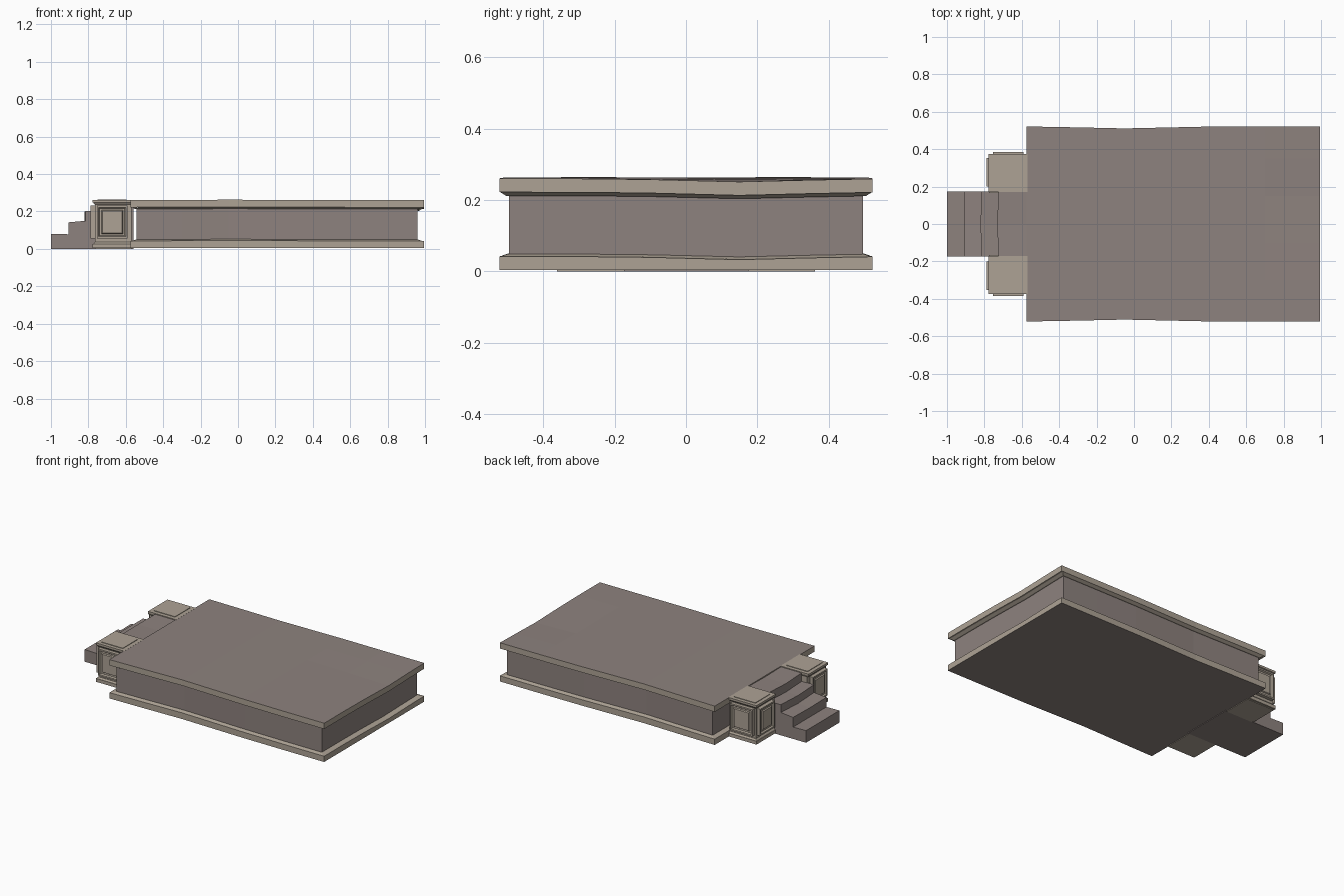
import bpy, bmesh, math
from mathutils import Vector

if "Cube" in bpy.data.objects:
    bpy.data.objects.remove(bpy.data.objects["Cube"])


def material(name, rgb):
    m = bpy.data.materials.new(name)
    m.diffuse_color = (*rgb, 1)
    m.use_nodes = True
    m.node_tree.nodes["Principled BSDF"].inputs["Base Color"].default_value = m.diffuse_color
    return m


MAUVE = material("mauve stone", (0.27, 0.225, 0.21))
TAN = material("tan trim stone", (0.42, 0.365, 0.30))


def finish(bm, name, mats):
    bmesh.ops.recalc_face_normals(bm, faces=bm.faces)
    me = bpy.data.meshes.new(name)
    bm.to_mesh(me)
    bm.free()
    ob = bpy.data.objects.new(name, me)
    bpy.context.collection.objects.link(ob)
    for m in mats:
        me.materials.append(m)
    return ob


def box_bm(x, y, z, grow_bottom=0.0, grow_top=0.0):
    """Box from ranges; its bottom or top outline can be grown outward."""
    bm = bmesh.new()
    bmesh.ops.create_cube(bm, size=2)
    for v in bm.verts:
        sx, sy, sz = v.co
        g = grow_top if sz > 0 else grow_bottom
        v.co = ((x[1] if sx > 0 else x[0]) + sx * g,
                (y[1] if sy > 0 else y[0]) + sy * g,
                z[1] if sz > 0 else z[0])
    return bm


def bump(t, centre, width):
    return math.exp(-((t - centre) / width) ** 2)


def worn(bm, sag=True):
    """Cut into strips and bend gently, like hand-cut stone."""
    for axis, cuts in ((0, (-0.3, -0.05, 0.4, 0.7)), (1, (-0.3, -0.1, 0.15, 0.35))):
        for c in cuts:
            co = Vector((0, 0, 0))
            no = Vector((0, 0, 0))
            co[axis], no[axis] = c, 1
            bmesh.ops.bisect_plane(bm, geom=bm.verts[:] + bm.edges[:] + bm.faces[:],
                                   plane_co=co, plane_no=no)
    for v in bm.verts:
        x, y, z = v.co
        if abs(y) > 0.45:
            v.co.y -= math.copysign(0.011 * bump(x, -0.05, 0.3), y)
        if sag and z > 0.03:
            v.co.z += 0.003 * bump(x, 0, 0.4)
            if x > 0.6:
                v.co.z -= 0.009 * bump(y, 0.15, 0.22) * (x - 0.6) / 0.4


X, Y = (-0.575, 0.995), (-0.522, 0.522)      # slab outline
WX, WY = (-0.542, 0.96), (-0.496, 0.496)     # wall outline

# platform: base, wall and top slab
for name, x, y, z, gb, gt, mat in (
    ("base_trim", X, Y, (0.004, 0.042), 0, 0, TAN),
    ("base_chamfer", WX, WY, (0.042, 0.049), 0.024, 0.004, TAN),
    ("platform_wall", WX, WY, (0.046, 0.217), 0, 0, MAUVE),
    ("slab_chamfer", WX, WY, (0.212, 0.222), 0.008, 0.024, TAN),
    ("top_slab", X, Y, (0.222, 0.260), 0, 0, TAN),
):
    bm = box_bm(x, y, z, gb, gt)
    worn(bm)
    bm.normal_update()
    if name == "top_slab":
        for f in bm.faces:
            f.material_index = 1 if f.normal.z > 0.7 else 0
        finish(bm, name, [TAN, MAUVE])
    elif name == "base_trim":
        for f in bm.faces:
            f.material_index = 1 if f.normal.z < -0.7 else 0
        finish(bm, name, [TAN, MAUVE])
    else:
        finish(bm, name, [mat])

# stairs: side profile swept across the width, risers slightly worn
profile = [(-1.0, 0.0), (-1.0, 0.08), (-0.905, 0.078), (-0.905, 0.142),
           (-0.815, 0.15), (-0.815, 0.202), (-0.725, 0.2), (-0.725, 0.256),
           (-0.56, 0.256), (-0.56, 0.0)]
bm = bmesh.new()
rows = []
for y in (-0.173, 0.0, 0.175):
    w = 0.006 if y == 0 else 0
    rows.append([bm.verts.new((x - (w if -0.85 < x < -0.6 else 0), y, z - (w * 0.6 if z > 0.1 else 0)))
                 for x, z in profile])
n = len(profile)
for a, b in zip(rows, rows[1:]):
    for i in range(n):
        bm.faces.new((a[i], a[(i + 1) % n], b[(i + 1) % n], b[i]))
bm.faces.new(rows[0])
bm.faces.new(rows[-1])
finish(bm, "stairs", [MAUVE])


def panel(name, x, y, z, direction):
    """Raised frame with a stepped sunken field on the outward face."""
    bm = box_bm(x, y, z)
    bm.normal_update()
    d = Vector(direction)
    face = max(bm.faces, key=lambda f: f.normal.dot(d))
    for t, depth in ((0.014, 0), (0.008, -0.009), (0.014, 0), (0.006, 0.007)):
        bmesh.ops.inset_region(bm, faces=[face], thickness=t, depth=depth)
    return finish(bm, name, [TAN])


# front post, then mirrored to the back
px, py = (-0.765, -0.57), (-0.362, -0.17)
parts = [
    finish(box_bm(px, py, (0.0, 0.258)), "post_body", [TAN]),
    finish(box_bm((-0.777, -0.57), (-0.374, -0.17), (0.004, 0.026)), "post_foot", [TAN]),
    finish(box_bm((-0.77, -0.57), (-0.368, -0.17), (0.026, 0.036), 0.004, -0.004), "post_foot_chamfer", [TAN]),
    finish(box_bm((-0.77, -0.57), (-0.368, -0.17), (0.236, 0.247), -0.004, 0.004), "post_cap_chamfer", [TAN]),
    finish(box_bm((-0.777, -0.57), (-0.374, -0.17), (0.247, 0.261)), "post_cap", [TAN]),
    finish(box_bm((-0.752, -0.597), (-0.35, -0.195), (0.259, 0.2645)), "post_cap_plate", [TAN]),
    panel("post_front_panel", (-0.755, -0.59), (-0.385, -0.355), (0.055, 0.232), (0, -1, 0)),
    panel("post_side_panel", (-0.789, -0.755), (-0.352, -0.2), (0.055, 0.232), (-1, 0, 0)),
]
pivot = bpy.data.objects.new("mirror_centre", None)
pivot.hide_render = True
bpy.context.collection.objects.link(pivot)
for ob in parts:
    m = ob.modifiers.new("mirror", 'MIRROR')
    m.use_axis = (False, True, False)
    m.mirror_object = pivot
    m.use_mirror_merge = False
